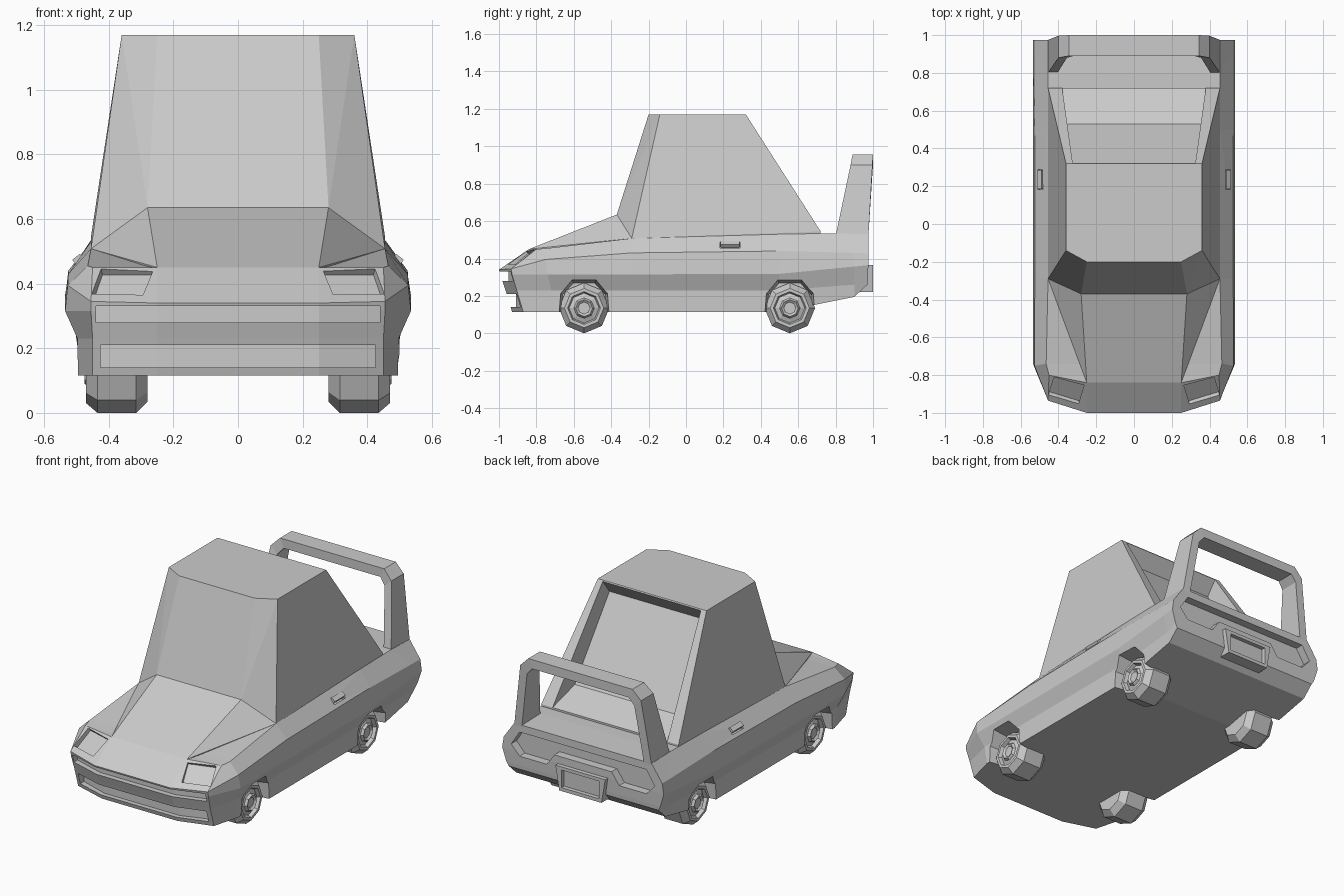
import bpy, bmesh
from math import cos, sin, pi, radians
from mathutils import Matrix, Vector

if "Cube" in bpy.data.objects:
    bpy.data.objects.remove(bpy.data.objects["Cube"])


def make(name, bm):
    bmesh.ops.recalc_face_normals(bm, faces=bm.faces)
    me = bpy.data.meshes.new(name)
    bm.to_mesh(me)
    bm.free()
    ob = bpy.data.objects.new(name, me)
    bpy.context.collection.objects.link(ob)
    return ob


def both(pts):
    return pts + [(-x, y, z) for x, y, z in pts]


def hull(name, pts):
    bm = bmesh.new()
    for p in pts:
        bm.verts.new(p)
    res = bmesh.ops.convex_hull(bm, input=bm.verts)
    loose = [v for v in bm.verts if not v.link_faces]
    bmesh.ops.delete(bm, geom=loose, context='VERTS')
    bmesh.ops.dissolve_limit(bm, angle_limit=0.01, verts=bm.verts, edges=bm.edges)
    return make(name, bm)


def prism(name, half, to3d, a, b):
    """Mirror a half outline across x = 0 and extrude it from a to b."""
    outline = half + [(-u, v) for u, v in reversed(half) if u > 0]
    bm = bmesh.new()
    lo, hi = ([bm.verts.new(to3d(u, v, w)) for u, v in outline] for w in (a, b))
    bm.faces.new(lo)
    bm.faces.new(hi)
    for i in range(len(lo)):
        j = (i + 1) % len(lo)
        bm.faces.new((lo[i], lo[j], hi[j], hi[i]))
    return make(name, bm)


def box(name, loc, size, rot=Matrix()):
    bm = bmesh.new()
    m = Matrix.Translation(loc) @ rot @ Matrix.Diagonal((*size, 1))
    bmesh.ops.create_cube(bm, size=1, matrix=m)
    return make(name, bm)


def cut(ob, cutters):
    for c in cutters:
        c.hide_render = True
        m = ob.modifiers.new("cut", 'BOOLEAN')
        m.operation, m.solver, m.object = 'DIFFERENCE', 'EXACT', c
    ev = ob.evaluated_get(bpy.context.evaluated_depsgraph_get())
    me = bpy.data.meshes.new_from_object(ev)
    ob.modifiers.clear()
    ob.data = me
    for c in cutters:
        bpy.data.objects.remove(c)


# lower body: stacked outlines, each running from nose to tail
layers = [
    [(.25, -.93, .115), (.45, -.87, .115), (.495, -.70, .115), (.495, -.29, .115),
     (.495, .50, .115), (.495, .90, .195), (.495, .97, .26)],
    [(.25, -.965, .23), (.45, -.905, .23), (.497, -.72, .23), (.497, -.29, .23),
     (.497, .50, .23), (.505, .90, .26), (.51, .972, .285)],
    [(.25, -.993, .315), (.455, -.93, .315), (.535, -.74, .315), (.535, -.29, .315),
     (.535, .50, .318), (.535, .90, .357), (.535, .975, .365)],
    [(.25, -1, .34), (.455, -.935, .345), (.527, -.75, .395), (.525, -.29, .43),
     (.525, .50, .44), (.525, .90, .43), (.525, .975, .43)],
    [(.25, -.84, .45), (.45, -.80, .45), (.465, -.74, .455), (.455, -.29, .508),
     (.455, .50, .53), (.455, .80, .535), (.455, .975, .53)],
]
bm = bmesh.new()
loops = [[bm.verts.new(p) for p in L + [(-x, y, z) for x, y, z in reversed(L)]] for L in layers]
n = len(loops[0])
for a, b in zip(loops, loops[1:]):
    for i in range(n):
        j = (i + 1) % n
        bm.faces.new((a[i], a[j], b[j], b[i]))
for L in (loops[0], loops[-1]):
    for i in range(n // 2 - 1):
        bm.faces.new((L[i], L[i + 1], L[n - 2 - i], L[n - 1 - i]))
body = make("body", bm)

cutters = []
# front grille grooves
for z0, z1, w, y in ((.28, .33, .44, -.95), (.14, .21, .425, -.91)):
    cutters.append(prism("grille_cut", [(0, -1.2), (w, -1.2), (w, y + .06), (.25, y), (0, y)],
                         lambda u, v, k: (u, v, k), z0, z1))
# tail panel recess, stepped over the number plate
cutters.append(prism("tail_cut", [(0, .41), (.19, .41), (.24, .34), (.42, .34), (.475, .40),
                                  (.42, .485), (0, .485)],
                     lambda u, v, k: (u, k, v), .925, 1.1))
for s in (1, -1):
    # headlight recesses
    rot = Matrix.Rotation(radians(17 * s), 4, 'Z') @ Matrix.Rotation(radians(40), 4, 'X')
    cutters.append(box("light_cut", (.36 * s, -.885, .41), (.165, .125, .06), rot))
    # door handle recesses
    tilt = Matrix.Rotation(radians(38 * s), 4, 'Y')
    cutters.append(box("handle_cut", (.50 * s, .235, .475), (.04, .105, .06), tilt))
    box("door_handle", (.495 * s, .235, .475), (.03, .10, .02), tilt)
    # wheel arches, flaring outward
    for yc in (-.545, .555):
        pts = []
        for x, k in ((.42, .95), (.497, 1), (.56, 1.12)):
            for u, v in ((.13, -.05), (.12, .075), (.06, .14)):
                pts += [(x * s, yc + u * k, .135 + v * k), (x * s, yc - u * k, .135 + v * k)]
        cutters.append(hull("arch_cut", pts))
cut(body, cutters)

# raised hood
hull("hood", both([(.25, -.84, .45), (.28, -.37, .635), (.455, -.29, .508),
                   (.25, -.82, .42), (.28, -.29, .635), (.45, -.29, .45)]))

# cabin with a sunken rear window
cabin = hull("cabin", both([(.28, -.37, .635), (.455, -.29, .508), (.25, -.20, 1.17),
                            (.36, -.14, 1.17), (.36, .32, 1.17), (.455, .72, .545),
                            (.28, -.35, .48), (.45, -.29, .48), (.45, .72, .48)]))
cut(cabin, [hull("window_cut", both([(.325, .325, 1.165), (.325, .26, 1.08), (.365, .53, .615),
                                     (.38, .72, .545), (.38, .95, .545), (.325, .45, 1.165)]))])

# rear wing: hoop of sections (outer x, z, inner x, z, front y, back y)
half = [(.455, .52, .405, .52, .80, .975), (.40, .90, .355, .86, .88, .997),
        (.345, .955, .32, .90, .89, 1.0)]
path = [(1, h) for h in half] + [(-1, h) for h in reversed(half)]
bm = bmesh.new()
secs = []
for s, (ox, oz, ix, iz, yf, yb) in path:
    secs.append([bm.verts.new(p) for p in ((ox * s, yf, oz), (ox * s, yb, oz),
                                           (ix * s, yb, iz), (ix * s, yf, iz))])
for a, b in zip(secs, secs[1:]):
    for i in range(4):
        j = (i + 1) % 4
        bm.faces.new((a[i], a[j], b[j], b[i]))
bm.faces.new(secs[0])
bm.faces.new(secs[-1])
make("rear_wing", bm)

# number plate holder with a sunken face
plate = prism("plate_holder", [(0, .22), (.14, .22), (.165, .365), (0, .365)],
              lambda u, v, k: (u, k, v), .90, 1.0)
cut(plate, [box("plate_cut", (0, 1.0, .293), (.25, .05, .105))])

# wheels: eight-sided lathe of (x, radius)
profile = [(.28, .10), (.315, .135), (.435, .135), (.47, .105), (.47, .088),
           (.45, .08), (.46, .055), (.475, .045), (.465, .032)]
for s, side in ((1, "right"), (-1, "left")):
    for yc, end in ((-.545, "front"), (.555, "rear")):
        bm = bmesh.new()
        rings = [[bm.verts.new((x * s, yc + r * sin(i * pi / 4), .135 + r * cos(i * pi / 4)))
                  for i in range(8)] for x, r in profile]
        for a, b in zip(rings, rings[1:]):
            for i in range(8):
                j = (i + 1) % 8
                bm.faces.new((a[i], a[j], b[j], b[i]))
        bm.faces.new(rings[0])
        bm.faces.new(rings[-1])
        make(f"{end}_{side}_wheel", bm)
